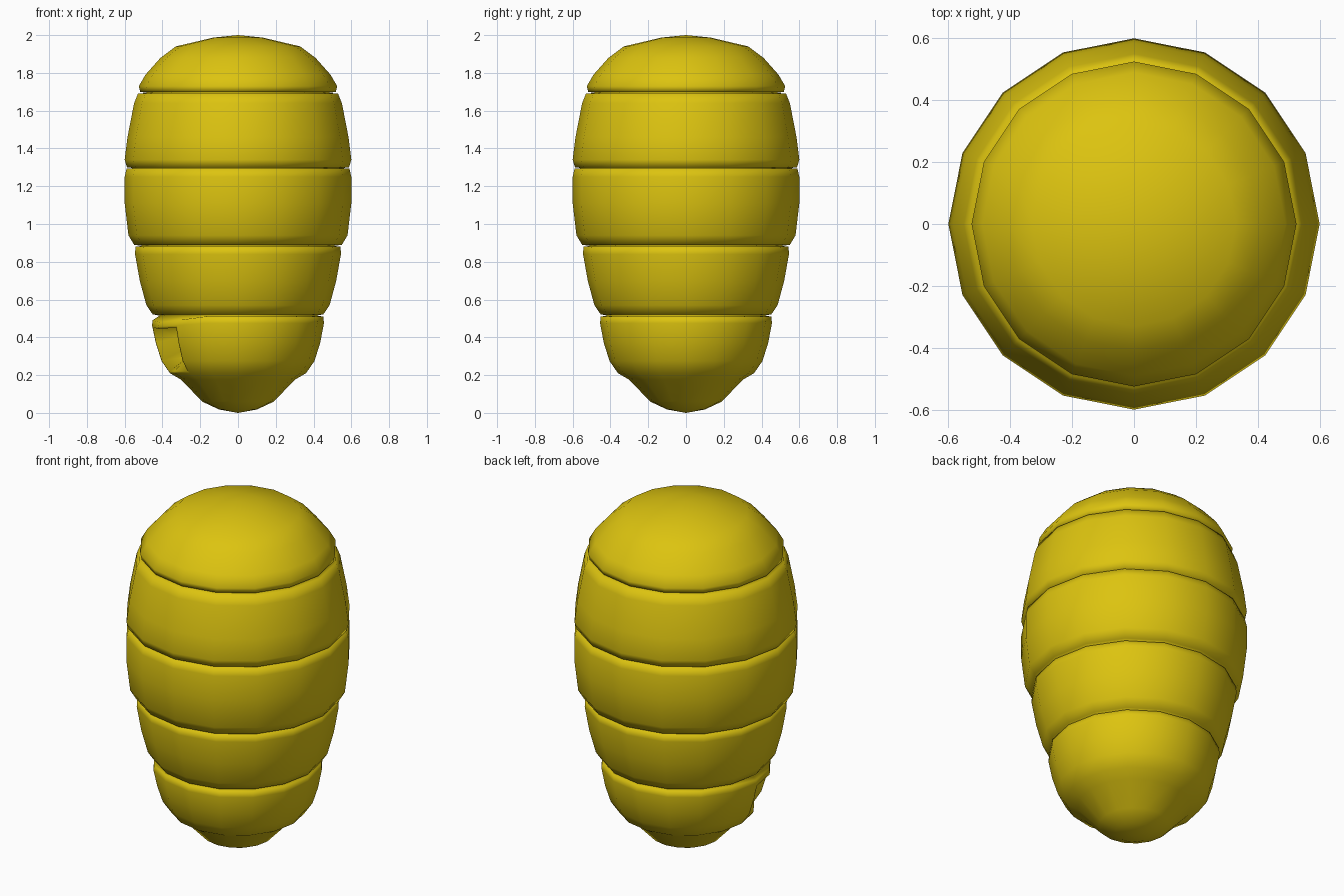
import bpy, bmesh
from math import cos, sin, pi

if "Cube" in bpy.data.objects:
    bpy.data.objects.remove(bpy.data.objects["Cube"])

N = 16
# Hive outline (radius, height): five bulging tiers separated by narrow grooves
profile = [
    (0.10, 0.018), (0.19, 0.06), (0.30, 0.175), (0.36, 0.21), (0.405, 0.275),
    (0.435, 0.37), (0.455, 0.475), (0.452, 0.51), (0.415, 0.515),
    (0.452, 0.522), (0.485, 0.57), (0.52, 0.70), (0.545, 0.84), (0.543, 0.88), (0.505, 0.884),
    (0.55, 0.89), (0.58, 0.94), (0.60, 1.11), (0.60, 1.25), (0.59, 1.293), (0.55, 1.296),
    (0.588, 1.30), (0.60, 1.34), (0.585, 1.46), (0.55, 1.64), (0.53, 1.69), (0.48, 1.694),
    (0.518, 1.70), (0.525, 1.73), (0.49, 1.79), (0.41, 1.88), (0.33, 1.94), (0.13, 1.987),
]

bm = bmesh.new()
rings = [[bm.verts.new((r * cos(2 * pi * i / N), r * sin(2 * pi * i / N), z))
          for i in range(N)] for r, z in profile]
faces = {}
for k in range(len(rings) - 1):
    for i in range(N):
        j = (i + 1) % N
        faces[k, i] = bm.faces.new((rings[k][i], rings[k][j], rings[k + 1][j], rings[k + 1][i]))

# Rounded end caps
for ring, z in ((rings[0], 0.0), (rings[-1], 2.0)):
    tip = bm.verts.new((0, 0, z))
    for i in range(N):
        bm.faces.new((ring[i], ring[(i + 1) % N], tip))
bmesh.ops.recalc_face_normals(bm, faces=bm.faces)

# Sagging lip above the entrance
for i, dz in ((8, 0.02), (9, 0.03), (10, 0.02)):
    rings[7][i].co.z -= dz
    rings[6][i].co.z -= dz * 0.6

# Entrance recess in the lowest tier
hole = [faces[k, i] for k in (3, 4, 5) for i in (8, 9)]
bmesh.ops.inset_region(bm, faces=hole, thickness=0.012, depth=0.0, use_even_offset=True)
bmesh.ops.inset_region(bm, faces=hole, thickness=0.015, depth=-0.12, use_even_offset=False)

mesh = bpy.data.meshes.new("hive")
bm.to_mesh(mesh)
bm.free()
for p in mesh.polygons:
    p.use_smooth = True
hive = bpy.data.objects.new("hive", mesh)
bpy.context.collection.objects.link(hive)

# Honey yellow
mat = bpy.data.materials.new("honey_yellow")
mat.diffuse_color = (0.72, 0.55, 0.005, 1)
mat.use_nodes = True
mat.node_tree.nodes["Principled BSDF"].inputs["Base Color"].default_value = mat.diffuse_color
mesh.materials.append(mat)
